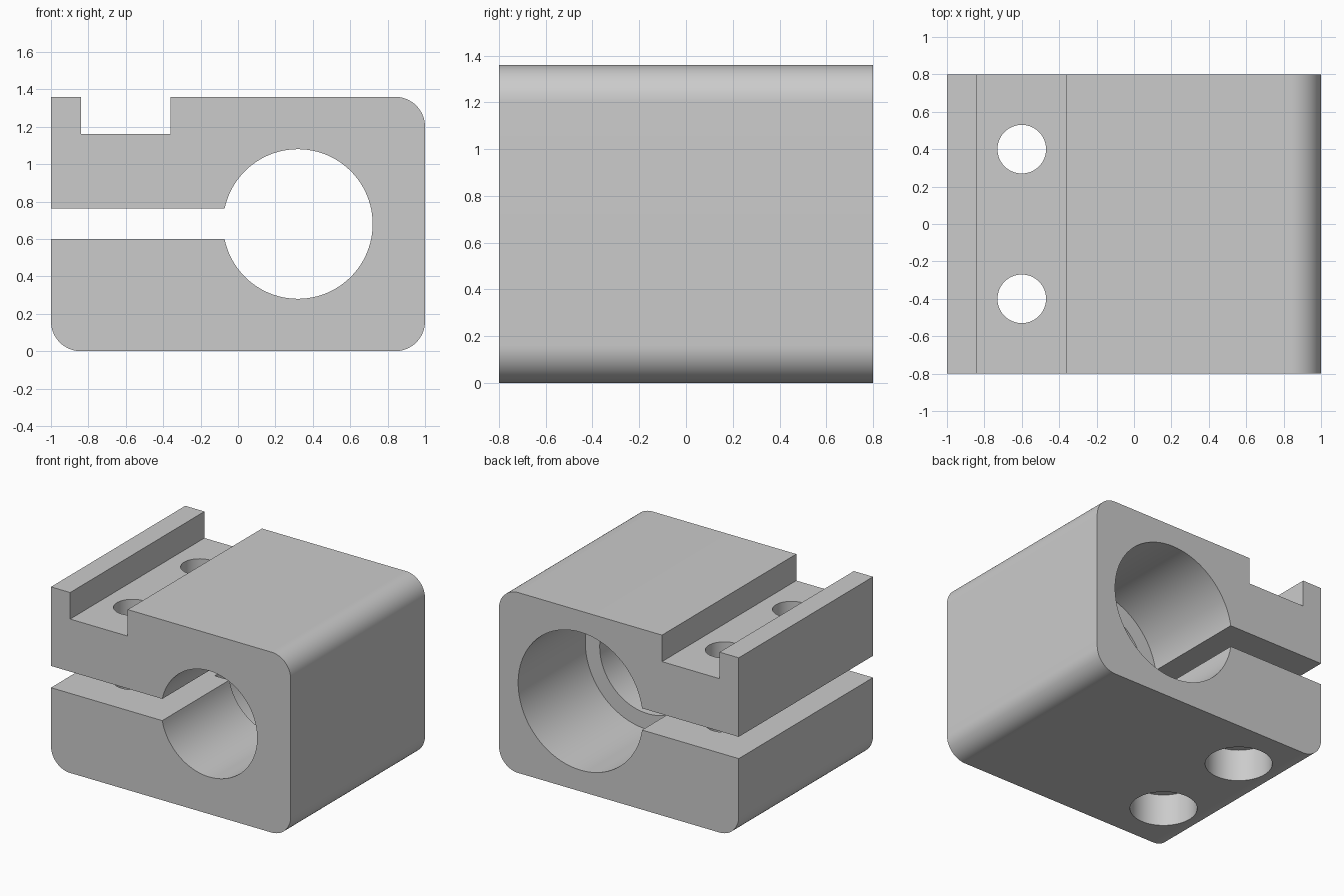
import bpy, bmesh
from math import radians, sin, cos, pi
from mathutils import Matrix, Vector

cube = bpy.data.objects.get("Cube")
if cube:
    bpy.data.objects.remove(cube, do_unlink=True)

WIDTH, DEPTH, HEIGHT = 2.0, 1.6, 1.36
FILLET = 0.16
BORE_X, BORE_Z = 0.32, 0.68

grey = bpy.data.materials.new("machined grey")
grey.use_nodes = True
colour = (0.6, 0.6, 0.6, 1)
grey.diffuse_color = colour
grey.node_tree.nodes["Principled BSDF"].inputs["Base Color"].default_value = colour


def add_object(name, bm):
    bmesh.ops.recalc_face_normals(bm, faces=bm.faces)
    mesh = bpy.data.meshes.new(name)
    bm.to_mesh(mesh)
    bm.free()
    mesh.materials.append(grey)
    obj = bpy.data.objects.new(name, mesh)
    bpy.context.collection.objects.link(obj)
    return obj


def extrude_profile(name, points):
    """Extrude an outline in the xz plane over the full depth."""
    bm = bmesh.new()
    face = bm.faces.new([bm.verts.new((x, -DEPTH / 2, z)) for x, z in points])
    moved = bmesh.ops.extrude_face_region(bm, geom=[face])["geom"]
    verts = [v for v in moved if isinstance(v, bmesh.types.BMVert)]
    bmesh.ops.translate(bm, verts=verts, vec=(0, DEPTH, 0))
    return add_object(name, bm)


def fillet(cx, cz, start):
    """Quarter arc, counter-clockwise from the start angle."""
    steps = 16
    return [(cx + FILLET * cos(start + pi / 2 * i / steps),
             cz + FILLET * sin(start + pi / 2 * i / steps)) for i in range(steps + 1)]


def cylinder(name, radius, start, end, segments=96):
    """Cylinder between two points."""
    a, b = Vector(start), Vector(end)
    turn = (b - a).to_track_quat('Z', 'Y').to_matrix().to_4x4()
    bm = bmesh.new()
    bmesh.ops.create_cone(bm, cap_ends=True, segments=segments, radius1=radius,
                          radius2=radius, depth=(b - a).length,
                          matrix=Matrix.Translation((a + b) / 2) @ turn)
    return add_object(name, bm)


def box(name, low, high):
    a, b = Vector(low), Vector(high)
    bm = bmesh.new()
    bmesh.ops.create_cube(bm, size=1, matrix=Matrix.Translation((a + b) / 2)
                          @ Matrix.Diagonal((*(b - a), 1)))
    return add_object(name, bm)


# Block outline: three rounded corners, square at the upper clamp jaw
right, left = WIDTH / 2 - FILLET, -WIDTH / 2 + FILLET
outline = (fillet(left, FILLET, pi) + fillet(right, FILLET, 1.5 * pi)
           + fillet(right, HEIGHT - FILLET, 0) + [(-WIDTH / 2, HEIGHT)])
body = extrude_profile("clamp_block", outline)

# Rail channel, clamp slit and stepped bore
cutters = [
    box("channel_cutter", (-0.84, -1, 1.16), (-0.36, 1, 1.6)),
    box("slit_cutter", (-1.2, -1, 0.6), (BORE_X, 1, 0.764)),
    cylinder("bore_cutter", 0.4, (BORE_X, -1, BORE_Z), (BORE_X, 1, BORE_Z)),
    cylinder("wide_bore_cutter", 0.52, (BORE_X, 0, BORE_Z), (BORE_X, 1, BORE_Z)),
]

# Bolt holes with counterbores underneath
for side, y in (("front", -0.4), ("back", 0.4)):
    cutters.append(cylinder(side + "_bolt_cutter", 0.13, (-0.6, y, -0.2), (-0.6, y, 1.5), 64))
    cutters.append(cylinder(side + "_counterbore_cutter", 0.23, (-0.6, y, -0.2), (-0.6, y, 0.24), 64))

for cutter in cutters:
    cut = body.modifiers.new(cutter.name, 'BOOLEAN')
    cut.operation = 'DIFFERENCE'
    cut.solver = 'EXACT'
    cut.object = cutter

# Apply the cuts and remove the cutters
bpy.ops.object.select_all(action='DESELECT')
bpy.context.view_layer.objects.active = body
body.select_set(True)
for cutter in cutters:
    bpy.ops.object.modifier_apply(modifier=cutter.name)
for cutter in cutters:
    bpy.data.objects.remove(cutter, do_unlink=True)

bpy.ops.object.shade_smooth_by_angle(angle=radians(30))
